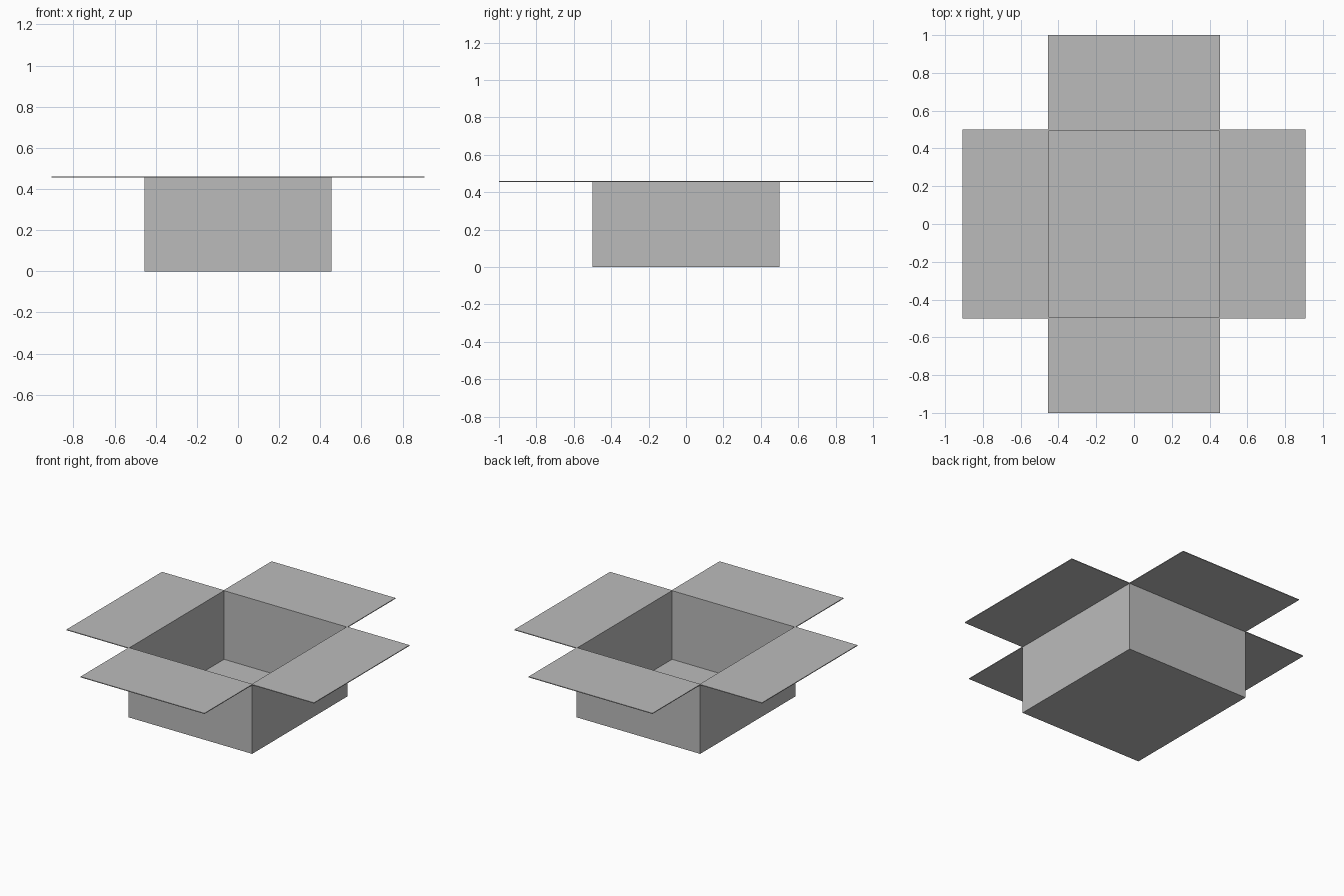
import bpy

if "Cube" in bpy.data.objects:
    bpy.data.objects.remove(bpy.data.objects["Cube"])

# Half width, half depth, height, sheet thickness, outer flap reach
W, D, H, T = 0.454, 0.5, 0.46, 0.005
FLAP_X, FLAP_Y = 0.907, 1.0

grey = bpy.data.materials.new("cardboard grey")
grey.diffuse_color = (0.5, 0.5, 0.5, 1)
grey.use_nodes = True
grey.node_tree.nodes["Principled BSDF"].inputs["Base Color"].default_value = grey.diffuse_color


def panel(name, x, y, z):
    """Flat-faced sheet spanning the given (low, high) ranges."""
    spans = (x, y, z)
    bpy.ops.mesh.primitive_cube_add(size=1)
    ob = bpy.context.object
    ob.name = name
    for v in ob.data.vertices:
        for i, (lo, hi) in enumerate(spans):
            v.co[i] = lo if v.co[i] < 0 else hi
    ob.data.materials.append(grey)


def span(sign, a, b):
    return tuple(sorted((sign * a, sign * b)))


# Box bottom
panel("bottom", (-W, W), (-D, D), (0, T))

# Side walls and the opened flaps folded out level with the rim
for sign, side in ((-1, "left"), (1, "right")):
    panel(side + "_wall", span(sign, W - T, W), (-D, D), (T, H - T))
    panel(side + "_flap", span(sign, W - T, FLAP_X), (-D, D), (H - T, H))

# Front and back walls with their flaps, fitted between the side sheets
for sign, side in ((-1, "front"), (1, "back")):
    panel(side + "_wall", (-W + T, W - T), span(sign, D - T, D), (T, H - T))
    panel(side + "_flap_hinge", (-W + T, W - T), span(sign, D - T, D), (H - T, H))
    panel(side + "_flap", (-W, W), span(sign, D, FLAP_Y), (H - T, H))
